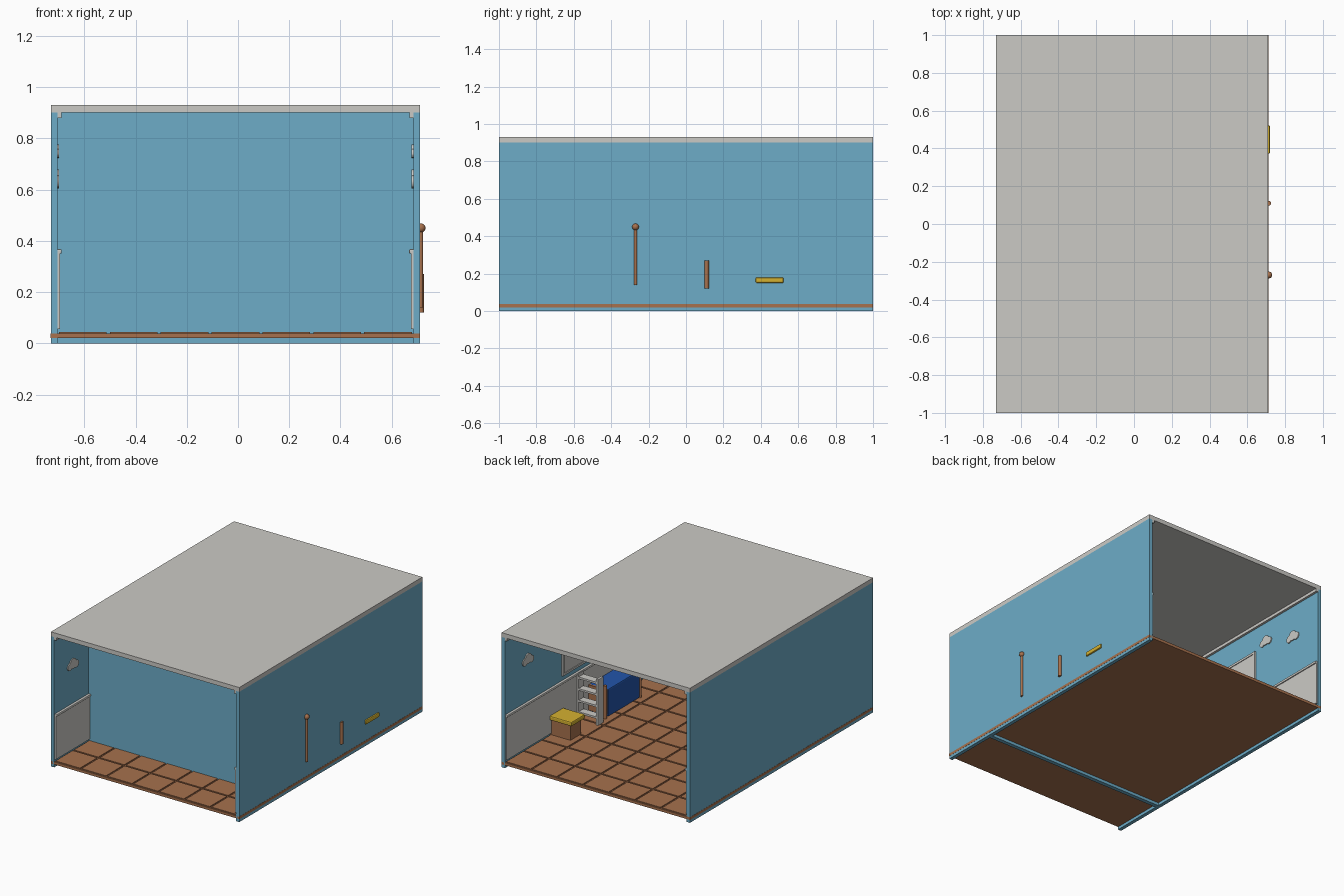
import bpy, bmesh, math
from mathutils import Matrix

if "Cube" in bpy.data.objects:
    bpy.data.objects.remove(bpy.data.objects["Cube"])


def material(name, r, g, b):
    m = bpy.data.materials.new(name)
    m.diffuse_color = (r, g, b, 1)
    m.use_nodes = True
    m.node_tree.nodes["Principled BSDF"].inputs["Base Color"].default_value = m.diffuse_color
    return m


BLUE = material("wall_blue", 0.153, 0.415, 0.575)
WHITE = material("warm_white", 0.60, 0.59, 0.56)
BROWN = material("tile_brown", 0.385, 0.165, 0.075)
YELLOW = material("lid_yellow", 0.66, 0.44, 0.03)
ROYAL = material("blanket_blue", 0.016, 0.09, 0.40)


def finish(name, bm, mat, bevel=0.0, smooth=False):
    me = bpy.data.meshes.new(name)
    bmesh.ops.recalc_face_normals(bm, faces=bm.faces)
    for f in bm.faces:
        f.smooth = smooth and len(f.verts) <= 4
    bm.to_mesh(me)
    bm.free()
    me.materials.append(mat)
    ob = bpy.data.objects.new(name, me)
    bpy.context.collection.objects.link(ob)
    if bevel:
        mod = ob.modifiers.new("rounding", "BEVEL")
        mod.width = bevel
        mod.segments = 2
    return ob


def add_box(bm, x0, x1, y0, y1, z0, z1):
    mat = Matrix.Translation(((x0 + x1) / 2, (y0 + y1) / 2, (z0 + z1) / 2)) @ \
        Matrix.Diagonal((x1 - x0, y1 - y0, z1 - z0, 1))
    bmesh.ops.create_cube(bm, size=1, matrix=mat)


def box(name, mat, *b, bevel=0.0):
    bm = bmesh.new()
    add_box(bm, *b)
    return finish(name, bm, mat, bevel)


def post(name, x, y, z0, z1, r, ball=0.0):
    bm = bmesh.new()
    bmesh.ops.create_cone(bm, cap_ends=True, segments=16, radius1=r, radius2=r, depth=z1 - z0,
                          matrix=Matrix.Translation((x, y, (z0 + z1) / 2)))
    if ball:
        bmesh.ops.create_uvsphere(bm, u_segments=16, v_segments=10, radius=ball,
                                  matrix=Matrix.Translation((x, y, z1)))
    return finish(name, bm, BROWN, smooth=True)


def cloud(name, x, side, y, z, s):
    # outline is the outer edge of three overlapping lobes
    lobes = [(-0.6, -0.1, 0.42), (0.0, 0.15, 0.6), (0.6, -0.1, 0.45)]
    bm = bmesh.new()
    verts = []
    for i in range(48):
        a = 2 * math.pi * i / 48
        c, n = math.cos(a), math.sin(a)
        r = 0
        for cy, cz, rad in lobes:
            d = cy * c + cz * n
            h = rad * rad - (cy * cy + cz * cz - d * d)
            if h > 0:
                r = max(r, d + math.sqrt(h))
        verts.append(bm.verts.new((x, y + s * r * c, z + s * r * n)))
    face = bm.faces.new(verts)
    ext = bmesh.ops.extrude_face_region(bm, geom=[face])
    for v in ext["geom"]:
        if isinstance(v, bmesh.types.BMVert):
            v.co.x -= side * 0.007
    return finish(name, bm, WHITE)


# Shell: floor slab, roof, side walls and partition
L, R, T = -0.73, 0.71, 0.025
box("floor_slab", BROWN, L - 0.001, R + 0.001, -1, 1, 0.02, 0.038)
box("roof", WHITE, L, R, -1, 1, 0.90, 0.93)
box("partition", BLUE, L + 0.001, R - 0.001, -0.625, -0.597, 0, 0.90)

# Floor tiles
bm = bmesh.new()
nx, ny = 7, 10
sx, sy, gap = (R - L - 2 * T) / nx, 2 / ny, 0.006
for i in range(nx):
    for j in range(ny):
        x, y = L + T + i * sx, -1 + j * sy
        add_box(bm, x + gap, x + sx - gap, y + gap, y + sy - gap, 0.03, 0.044)
finish("floor_tiles", bm, BROWN)

# Trim and decoration mirrored on both side walls
for label, outer, side in (("left", L, -1), ("right", R, 1)):
    inner = outer - side * T

    def strip(name, mat, depth, y0, y1, z0, z1, bevel=0.0):
        xs = sorted((inner + side * 0.003, inner - side * depth))
        box(label + name, mat, *xs, y0, y1, z0, z1, bevel=bevel)

    box(label + "_wall", BLUE, *sorted((outer, inner)), -1, 1, 0, 0.90)
    strip("_wainscot", WHITE, 0.010, -0.995, 0.995, 0.055, 0.36)
    strip("_wainscot_cap", WHITE, 0.017, -0.995, 0.995, 0.35, 0.367, bevel=0.004)
    strip("_crown", WHITE, 0.016, -1, 1, 0.88, 0.90)
    # wall board with a raised frame
    strip("_board", WHITE, 0.006, 0.0, 0.38, 0.40, 0.71)
    for k, b in enumerate(((0.0, 0.38, 0.40, 0.415), (0.0, 0.38, 0.695, 0.71),
                           (0.0, 0.015, 0.415, 0.695), (0.365, 0.38, 0.415, 0.695))):
        strip("_board_frame_%d" % k, WHITE, 0.011, *b)
    for k, (y, z, s) in enumerate(((-0.80, 0.635, 0.058), (-0.655, 0.745, 0.04),
                                   (0.48, 0.74, 0.055), (0.75, 0.655, 0.058))):
        cloud("%s_cloud_%d" % (label, k), inner, side, y, z, s)

# Wainscot on the back of the partition
box("partition_wainscot", WHITE, L + 0.002, R - 0.002, -0.60, -0.587, 0.055, 0.36)
box("partition_wainscot_cap", WHITE, L + 0.002, R - 0.002, -0.60, -0.58, 0.35, 0.367)
box("partition_crown", WHITE, L + T, R - T, -0.60, -0.58, 0.88, 0.90)

# Toy chest
box("chest_body", BROWN, 0.53, 0.70, 0.39, 0.505, 0.04, 0.152)
box("chest_lid", YELLOW, 0.51, 0.72, 0.372, 0.522, 0.15, 0.18, bevel=0.007)

# Open shelf steps between two side panels
for k, x in enumerate((0.515, 0.665)):
    box("shelf_side_%d" % k, WHITE, x, x + 0.018, 0.165, 0.225, 0.04, 0.36, bevel=0.003)
for k in range(4):
    z = 0.085 + k * 0.08
    box("shelf_step_%d" % k, WHITE, 0.53, 0.668, 0.168, 0.222, z, z + 0.013)

# Bed against the right wall
for k, x in enumerate((0.54, 0.714)):
    low = 0.04 if k == 0 else 0.14
    post("head_post_%d" % k, x, -0.27, low, 0.45, 0.009, ball=0.018)
    post("foot_post_%d" % k, x, 0.11, 0.04 if k == 0 else 0.12, 0.27, 0.012)
box("headboard", BROWN, 0.54, 0.70, -0.278, -0.262, 0.06, 0.40)
box("footboard", BROWN, 0.54, 0.70, 0.085, 0.10, 0.06, 0.235)
box("bed_blanket", ROYAL, 0.535, 0.70, -0.26, 0.083, 0.045, 0.235, bevel=0.008)
box("pillow", WHITE, 0.565, 0.685, -0.255, -0.18, 0.225, 0.255, bevel=0.01)
